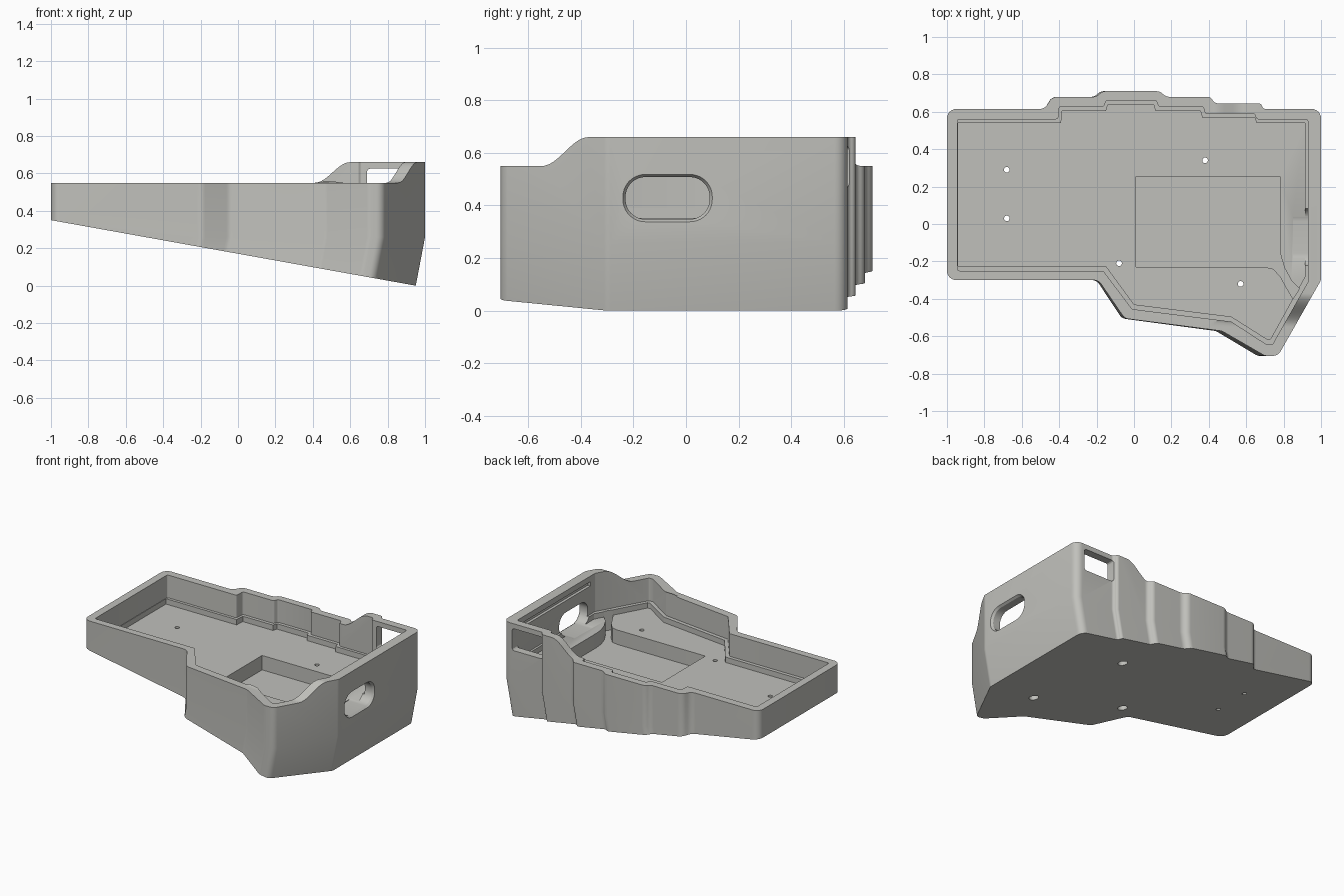
import bpy, bmesh, math
from mathutils import Vector

if "Cube" in bpy.data.objects:
    bpy.data.objects.remove(bpy.data.objects["Cube"])

grey = bpy.data.materials.new("warm grey")
grey.diffuse_color = (0.53, 0.53, 0.50, 1)
grey.use_nodes = True
grey.node_tree.nodes["Principled BSDF"].inputs["Base Color"].default_value = grey.diffuse_color


def rounded(points, radius, steps=6):
    """Replace each corner of a closed polygon with an arc."""
    pts = [Vector(p) for p in points]
    out = []
    for i, p in enumerate(pts):
        a, b = pts[i - 1] - p, pts[(i + 1) % len(pts)] - p
        half = a.angle(b) / 2
        cut = min(radius / math.tan(half), 0.47 * min(a.length, b.length))
        r = cut * math.tan(half)
        a.normalize()
        b.normalize()
        centre = p + (a + b).normalized() * (r / math.sin(half))
        start, end = p + a * cut - centre, p + b * cut - centre
        sweep = math.pi - 2 * half
        for k in range(steps + 1):
            t = k / steps
            v = (start * math.sin((1 - t) * sweep) + end * math.sin(t * sweep)) / math.sin(sweep)
            out.append(tuple(centre + v))
    return out


def loft(name, rings):
    """Closed solid through matching rings of 3D points."""
    bm = bmesh.new()
    loops = [[bm.verts.new(p) for p in ring] for ring in rings]
    n = len(loops[0])
    for lo, hi in zip(loops, loops[1:]):
        for i in range(n):
            j = (i + 1) % n
            bm.faces.new((lo[i], lo[j], hi[j], hi[i]))
    bm.faces.new(loops[0][::-1])
    bm.faces.new(loops[-1])
    bmesh.ops.recalc_face_normals(bm, faces=bm.faces)
    mesh = bpy.data.meshes.new(name)
    bm.to_mesh(mesh)
    bm.free()
    mesh.materials.append(grey)
    ob = bpy.data.objects.new(name, mesh)
    bpy.context.collection.objects.link(ob)
    return ob


def prism(name, pts, axis, lo, hi):
    """Extrude a 2D outline along x, y or z."""
    place = {"x": lambda p, d: (d, p[0], p[1]),
             "y": lambda p, d: (p[0], d, p[1]),
             "z": lambda p, d: (p[0], p[1], d)}[axis]
    return loft(name, [[place(p, d) for p in pts] for d in (lo, hi)])


def cut(body, cutter):
    mod = body.modifiers.new("cut", "BOOLEAN")
    mod.operation, mod.solver, mod.object = "DIFFERENCE", "EXACT", cutter
    bpy.context.view_layer.objects.active = body
    bpy.ops.object.modifier_apply(modifier=mod.name)
    bpy.data.objects.remove(cutter)


def box(x0, x1, y0, y1):
    return [(x0, y0), (x1, y0), (x1, y1), (x0, y1)]


def circle(x, y, r, n=20):
    return [(x + r * math.cos(math.tau * i / n), y + r * math.sin(math.tau * i / n))
            for i in range(n)]


# Outer shell: upright walls that lean square to the sloped base lower down
outline = rounded([
    (-1, -.30), (-.19, -.30), (-.05, -.505), (.47, -.572), (.70, -.705), (.77, -.705),
    (1, -.30), (1, .615), (.69, .615), (.68, .645), (.43, .645), (.41, .68),
    (.17, .68), (.14, .71), (-.17, .71), (-.20, .68), (-.44, .68), (-.475, .615),
    (-1, .615)], .05)
HINGE, LEAN = .26, .19
case = loft("case_shell", [[(x - LEAN * max(0, HINGE - z), y, z) for x, y in outline]
                           for z in (-.1, HINGE, .66)])

# Sloped underside
cut(case, prism("base_cut", [(-1.2, .386), (1.2, -.045), (1.2, -.5), (-1.2, -.5)], "y", -1, 1))


# Low rim with S-shaped rises to the raised corner
def rim(start, end, far):
    curve = [(start + (end - start) * t / 16,
              .55 + .11 * (1 - math.cos(math.pi * t / 16)) / 2) for t in range(17)]
    return [(far, .55)] + curve + [(end, .8), (far, .8)]


cut(case, prism("rim_cut_back", rim(.41, .60, -1.2), "y", -1, 1))
cut(case, prism("rim_cut_front", rim(-.55, -.37, -1.0), "x", -1.2, 1.2))

# Main cavity, then the narrower floor below its ledge
FLOOR, LEDGE = .352, .39
upper = rounded([
    (-.945, -.25), (-.165, -.25), (-.01, -.455), (.52, -.522), (.71, -.645), (.74, -.645),
    (.93, -.31), (.93, .56), (.655, .56), (.645, .59), (.38, .59), (.37, .628),
    (.13, .628), (.12, .66), (-.15, .66), (-.16, .628), (-.40, .628), (-.405, .56),
    (-.945, .56)], .012, 3)
lower = [
    (-.942, -.225), (-.15, -.225), (0, -.43), (.52, -.495), (.71, -.615), (.73, -.615),
    (.915, -.28), (.915, .54), (.655, .54), (.645, .57), (.365, .57), (.355, .605),
    (.115, .605), (.105, .637), (-.14, .637), (-.15, .605), (-.385, .605), (-.39, .54),
    (-.942, .54)]
cut(case, prism("cavity", upper, "z", LEDGE, 1))
cut(case, prism("floor_recess", lower, "z", FLOOR, LEDGE + .05))

# Groove near the top of the raised right wall
cut(case, prism("wall_groove", box(.85, .95, .59, .62), "y", -.26, .55))

# Deep pocket with a curved cable channel
pocket = [(.01, .255), (.01, -.23), (.70, -.23), (.745, -.24), (.785, -.285), (.815, -.34),
          (.85, -.40), (.885, -.345), (.84, -.30), (.805, -.235), (.785, -.17), (.78, -.12),
          (.78, .255)]
cut(case, prism("pocket", pocket, "z", .25, .45))

# Oval opening in the right wall, with a shallow bevel outside
oval = rounded(box(-.23, .09, .348, .508), .078, 10)
cut(case, prism("side_opening", oval, "x", .85, 1.1))
rings = []
for x, grow in ((.985, 0), (1.003, .012)):
    rings.append([(x, y, z) for y, z in
                  rounded(box(-.23 - grow, .09 + grow, .348 - grow, .508 + grow), .078 + grow, 10)])
cut(case, loft("side_bevel", rings))

# Rectangular connector opening in the back wall
cut(case, prism("back_opening", rounded(box(.69, .93, .47, .625), .015, 3), "y", .5, .8))

# Screw holes, counterbored where the base is thick
for x, y, bore in ((-.68, .29, 0), (-.68, .03, 0), (-.08, -.21, 1), (.38, .34, 1), (.57, -.32, 1)):
    cut(case, prism("screw_hole", circle(x, y, .015), "z", -.1, .5))
    if bore:
        cut(case, prism("screw_bore", circle(x, y, .032), "z", -.1, FLOOR - .06))

# Smooth the rounded corners, keep the edges crisp
bpy.ops.object.select_all(action="DESELECT")
case.select_set(True)
bpy.context.view_layer.objects.active = case
bpy.ops.object.shade_smooth_by_angle(angle=math.radians(25))
